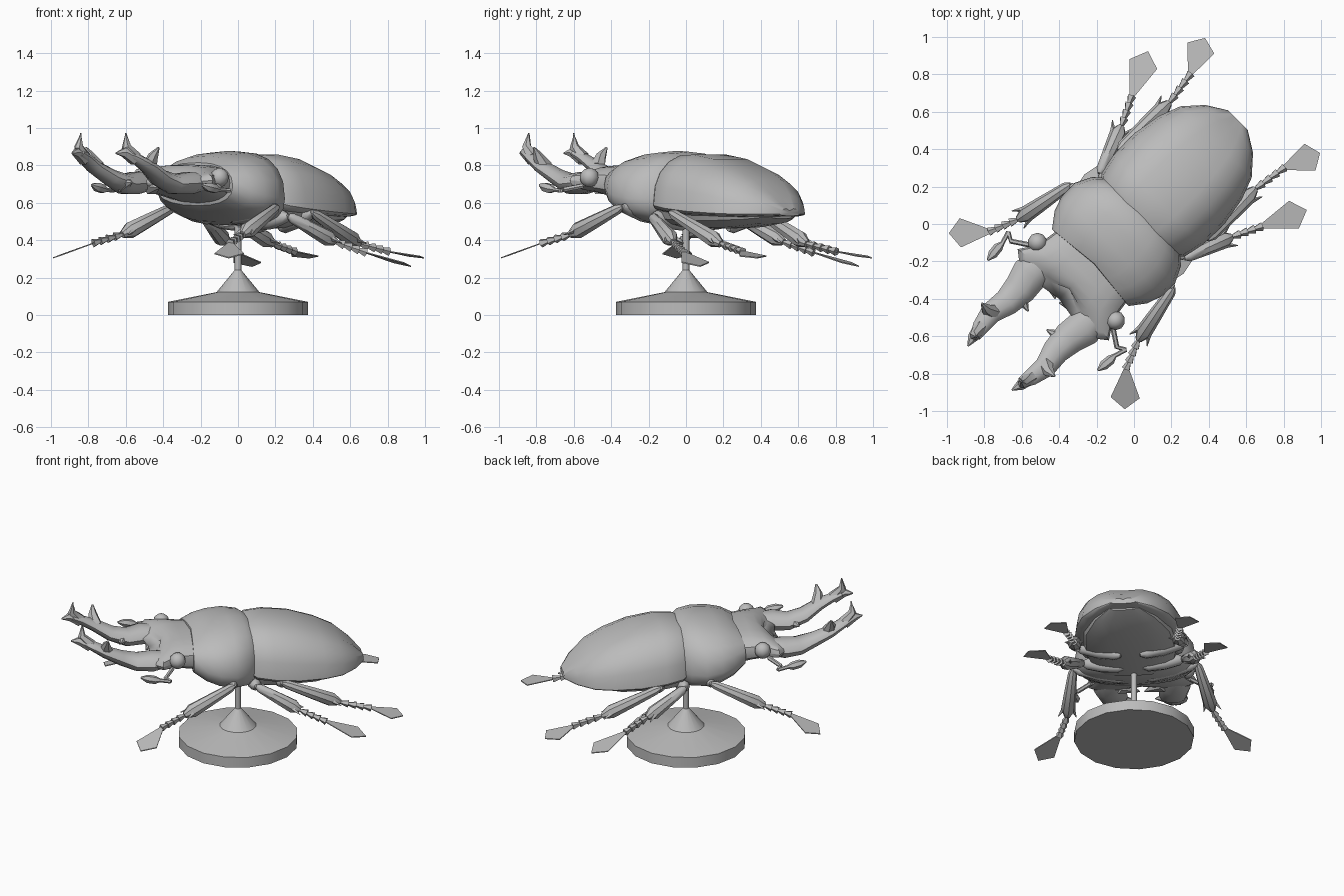
import bpy, bmesh, math
from mathutils import Vector

if "Cube" in bpy.data.objects:
    bpy.data.objects.remove(bpy.data.objects["Cube"])

R2 = math.sqrt(2)
shell = bpy.data.materials.new("grey_shell")
shell.diffuse_color = (0.5, 0.5, 0.5, 1)
shell.use_nodes = True
shell.node_tree.nodes["Principled BSDF"].inputs["Base Color"].default_value = shell.diffuse_color


def W(a, s, z):
    """Insect frame (forward, sideways, up) to world: it faces the -x -y corner."""
    return Vector(((s - a) / R2, (-a - s) / R2, z))


def finish(name, bm, angle=35):
    bmesh.ops.recalc_face_normals(bm, faces=bm.faces)
    me = bpy.data.meshes.new(name)
    bm.to_mesh(me)
    bm.free()
    me.materials.append(shell)
    ob = bpy.data.objects.new(name, me)
    bpy.context.collection.objects.link(ob)
    bpy.ops.object.select_all(action='DESELECT')
    ob.select_set(True)
    bpy.context.view_layer.objects.active = ob
    bpy.ops.object.shade_smooth_by_angle(angle=math.radians(angle))
    return ob


def skin(bm, rings):
    """Join rings of points into a closed skin with fan caps."""
    vr = [[bm.verts.new(p) for p in r] for r in rings]
    n = len(vr[0])
    for r0, r1 in zip(vr, vr[1:]):
        for i in range(n):
            j = (i + 1) % n
            bm.faces.new((r0[i], r0[j], r1[j], r1[i]))
    for r in (vr[0], vr[-1]):
        c = bm.verts.new(sum((v.co for v in r), Vector()) / n)
        for i in range(n):
            bm.faces.new((r[i], r[(i + 1) % n], c))


def body(name, rows, n=20, power=0.85, low=0.8, seam=0.0):
    """Loft of rows (forward, half width, top, side height, bottom, dish)."""
    bm = bmesh.new()
    rings = []
    for a, w, top, side, bot, dish in rows:
        ring = []
        for i in range(n):
            t = 2 * math.pi * i / n
            c, q = math.cos(t), math.sin(t)
            s = w * math.copysign(abs(c) ** power, c)
            if q >= 0:
                z = side + (top - side) * q ** power
            else:
                z = side - (side - bot) * (-q) ** low
            if seam and i == n // 4:
                z -= seam
            ring.append(W(a - dish * (1 - abs(s) / w), s, z))
        rings.append(ring)
    skin(bm, rings)
    return finish(name, bm)


def tube(bm, pts, radii, n=8, flat=1.0):
    """Tapered tube along world points; flat squashes it vertically."""
    rings = []
    for i, p in enumerate(pts):
        d = (pts[min(i + 1, len(pts) - 1)] - pts[max(i - 1, 0)]).normalized()
        side = d.cross(Vector((0, 0, 1))).normalized()
        up = side.cross(d)
        rings.append([p + radii[i] * (math.cos(2 * math.pi * k / n) * side
                                      + flat * math.sin(2 * math.pi * k / n) * up)
                      for k in range(n)])
    skin(bm, rings)


# Display stand: turned profile of radius and height
bm = bmesh.new()
skin(bm, [[(Vector((r * math.cos(math.pi * k / 8), r * math.sin(math.pi * k / 8), z)))
           for k in range(16)]
          for r, z in ((.375, 0), (.375, .07), (.115, .122), (.018, .24), (.018, .5))])
finish("stand", bm, 25)

# Wing cases, belly, thorax shield and head
body("wing_cases", [(-.03, .28, .845, .60, .57, 0), (-.07, .315, .865, .585, .54, 0),
                    (-.18, .338, .87, .57, .53, 0), (-.34, .342, .845, .555, .52, 0),
                    (-.50, .315, .79, .545, .52, 0), (-.62, .27, .73, .54, .52, 0),
                    (-.72, .18, .645, .54, .525, 0), (-.785, .075, .57, .54, .53, 0)],
     seam=.012)
body("belly", [(.02, .25, .6, .56, .47, 0), (-.2, .30, .6, .55, .46, 0),
               (-.45, .28, .58, .54, .465, 0), (-.62, .2, .56, .535, .485, 0),
               (-.73, .10, .55, .535, .515, 0)], n=16)
body("thorax", [(-.06, .29, .85, .62, .49, 0), (-.02, .335, .873, .62, .475, 0),
                (.07, .38, .878, .625, .48, 0), (.17, .378, .868, .64, .50, 0),
                (.25, .35, .85, .66, .535, 0), (.33, .29, .815, .69, .585, .03)])
body("head", [(.27, .26, .80, .70, .59, 0), (.38, .275, .805, .71, .62, 0),
              (.46, .295, .80, .715, .64, .02), (.535, .345, .775, .72, .655, .06),
              (.57, .30, .755, .715, .665, .08), (.605, .235, .735, .71, .675, .12)],
     power=.75)

# Legs: knee, tibia end, tarsus end, foot tip, and hip (forward, sideways, up)
legs = {
    "front": ((.13, .06, .51), (.09, .39, .58), (.42, .455, .43), (.573, .516, .385), (.735, .665, .305)),
    "middle": ((-.07, .06, .48), (-.06, .32, .53), (-.32, .417, .39), (-.47, .49, .335), (-.707, .60, .26)),
    "hind": ((-.26, .06, .46), (-.22, .34, .55), (-.59, .325, .38), (-.778, .354, .34), (-.972, .435, .305)),
}
for sg, side in ((1, "left"), (-1, "right")):
    def M(p):
        return W(p[0], sg * p[1], p[2])

    for leg, joints in legs.items():
        hip, knee, ankle, toe, tip = [M(p) for p in joints]
        # Plump upper leg
        bm = bmesh.new()
        tube(bm, [hip.lerp(knee, t) for t in (0, .12, .5, .88, 1)],
             [.015, .036, .046, .036, .012])
        finish(f"{leg}_{side}_upper_leg", bm, 50)
        # Shin widening to a spiked end
        bm = bmesh.new()
        tube(bm, [knee.lerp(ankle, t) for t in (0, .08, .5, .85, 1)],
             [.012, .028, .038, .045, .02])
        d = (ankle - knee).normalized()
        across = d.cross(Vector((0, 0, 1))).normalized()
        for k in (-1, 1):
            root = knee.lerp(ankle, .82) + across * k * .025
            tube(bm, [root, root + d * .07 + across * k * .032], [.018, .002], 4)
        finish(f"{leg}_{side}_shin", bm, 40)
        # Flared ankle segments
        bm = bmesh.new()
        for k in range(4):
            tube(bm, [ankle.lerp(toe, (k - .15) / 4), ankle.lerp(toe, (k + 1.1) / 4)],
                 [.008, .025], 5)
        finish(f"{leg}_{side}_ankle", bm, 30)
        # Flat kite-shaped foot
        bm = bmesh.new()
        f = tip - toe
        across = f.cross(Vector((0, 0, 1))).normalized()
        kite = [toe + across * .012, toe + f * .72 + across * .078, tip,
                toe + f * .72 - across * .078, toe - across * .012]
        skin(bm, [[p + Vector((0, 0, h)) for p in kite] for h in (-.003, .003)])
        finish(f"{leg}_{side}_foot", bm, 30)

    # Jaw with a forked tip, an outer tooth and inner teeth
    bm = bmesh.new()
    tube(bm, [M(p) for p in ((.50, .20, .71), (.58, .205, .705), (.68, .185, .70),
                             (.78, .185, .735), (.88, .205, .79), (.97, .19, .84),
                             (1.025, .175, .865))],
         [.08, .10, .088, .072, .058, .045, .03], 10, .62)
    for pts, radii in ((((.97, .19, .835), (1.04, .18, .87), (1.09, .166, .865)), (.038, .028, .004)),
                       (((.97, .19, .84), (1.025, .18, .90), (1.018, .17, .972)), (.038, .026, .004)),
                       (((.87, .20, .79), (.88, .24, .85), (.875, .275, .895)), (.045, .028, .006)),
                       (((.70, .17, .70), (.73, .07, .71)), (.05, .004)),
                       (((.52, .13, .69), (.58, .015, .68)), (.05, .004))):
        tube(bm, [M(p) for p in pts], radii, 6)
    finish(f"{side}_jaw", bm, 45)

    # Eye
    bm = bmesh.new()
    bmesh.ops.create_uvsphere(bm, u_segments=10, v_segments=6, radius=.052)
    bmesh.ops.translate(bm, verts=bm.verts, vec=M((.435, .295, .735)))
    finish(f"{side}_eye", bm, 50)

    # Bent feeler with a club end
    bm = bmesh.new()
    tube(bm, [M(p) for p in ((.47, .31, .69), (.53, .40, .67), (.505, .445, .665))],
         [.014, .014, .012], 6)
    tube(bm, [M(p) for p in ((.505, .445, .665), (.57, .425, .67), (.60, .425, .675),
                             (.65, .42, .685), (.69, .417, .695))],
         [.012, .012, .026, .026, .006], 6)
    finish(f"{side}_feeler", bm, 50)
